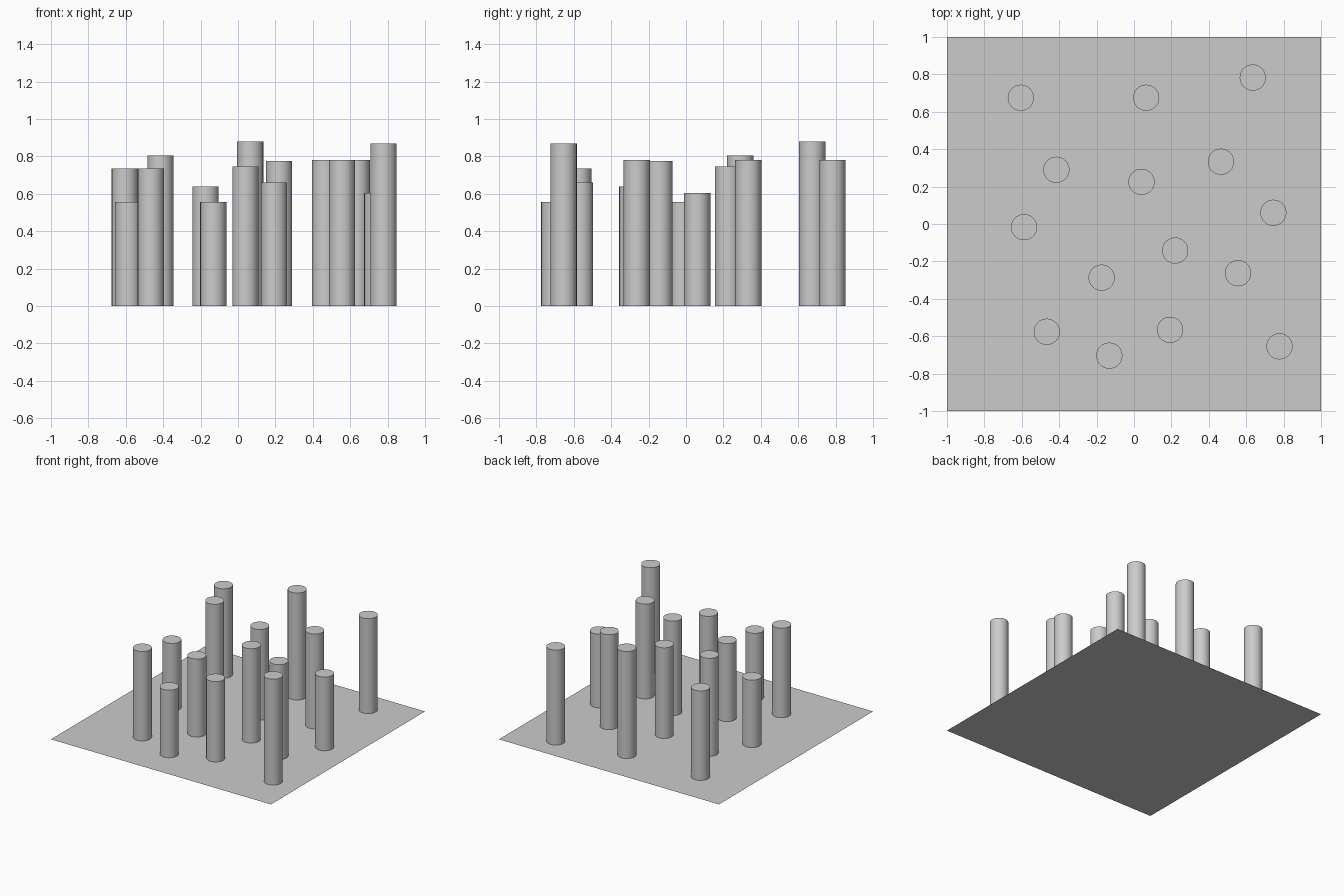
import bpy
import math

cube = bpy.data.objects.get("Cube")
if cube:
    bpy.data.objects.remove(cube, do_unlink=True)

# One plain grey for everything
grey = bpy.data.materials.new("plain grey")
grey.use_nodes = True
colour = (0.6, 0.6, 0.6, 1)
grey.diffuse_color = colour
grey.node_tree.nodes["Principled BSDF"].inputs["Base Color"].default_value = colour

RADIUS = 0.07


def finish(name):
    obj = bpy.context.object
    obj.name = name
    obj.data.materials.append(grey)
    return obj


def add_pillar(name, x, y, height):
    """Round pillar standing on the ground."""
    bpy.ops.mesh.primitive_cylinder_add(
        vertices=32, radius=RADIUS, depth=height, location=(x, y, height / 2))
    finish(name)
    bpy.ops.object.shade_smooth_by_angle(angle=math.radians(30))


# Flat square ground sheet
bpy.ops.mesh.primitive_plane_add(size=2, location=(0, 0, 0))
finish("ground_sheet")

# Scattered pillars: x, y, height
pillars = [
    (-0.605, 0.675, 0.735), (0.065, 0.675, 0.88), (0.635, 0.783, 0.78),
    (-0.415, 0.29, 0.805), (0.04, 0.225, 0.745), (0.465, 0.333, 0.78),
    (-0.588, -0.017, 0.555), (0.745, 0.06, 0.605), (0.22, -0.142, 0.775),
    (-0.173, -0.287, 0.64), (0.556, -0.263, 0.78), (-0.466, -0.576, 0.735),
    (-0.132, -0.704, 0.555), (0.193, -0.566, 0.66), (0.778, -0.654, 0.87),
]
for number, (x, y, height) in enumerate(pillars, 1):
    add_pillar(f"pillar_{number}", x, y, height)
